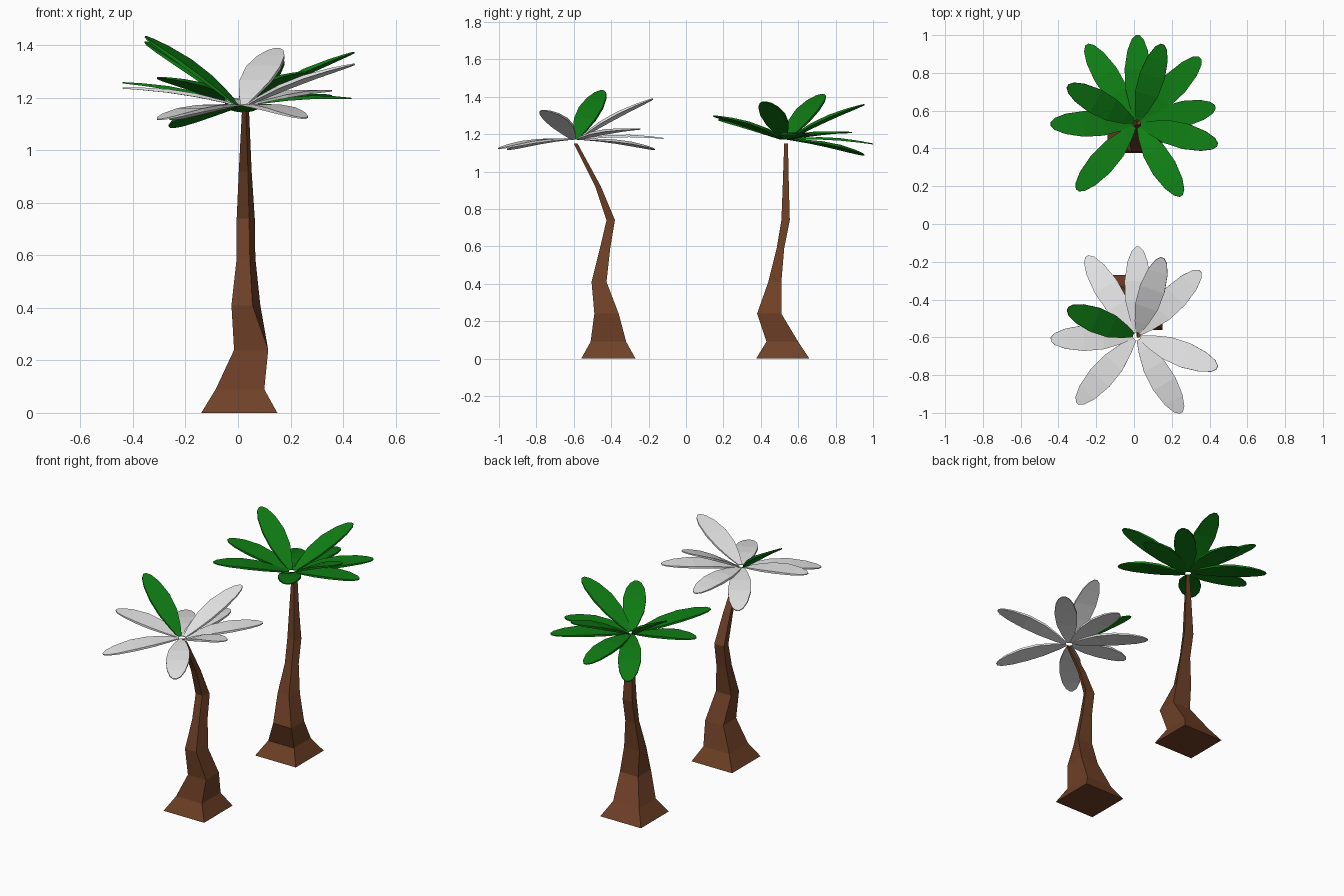
import bpy
import bmesh
import math
from mathutils import Vector

default_cube = bpy.data.objects.get("Cube")
if default_cube:
    bpy.data.objects.remove(default_cube, do_unlink=True)


def make_material(name, colour):
    material = bpy.data.materials.new(name)
    material.use_nodes = True
    material.diffuse_color = colour
    shader = material.node_tree.nodes["Principled BSDF"]
    shader.inputs["Base Color"].default_value = colour
    shader.inputs["Roughness"].default_value = 0.9
    return material


bark = make_material("brown bark", (0.16, 0.052, 0.02, 1))
green = make_material("leaf green", (0.005, 0.21, 0.007, 1))
white = make_material("leaf white", (0.8, 0.8, 0.8, 1))


def make_object(name, bm, material):
    bmesh.ops.recalc_face_normals(bm, faces=bm.faces)
    mesh = bpy.data.meshes.new(name)
    bm.to_mesh(mesh)
    bm.free()
    mesh.materials.append(material)
    obj = bpy.data.objects.new(name, mesh)
    bpy.context.collection.objects.link(obj)
    return obj


# Shared trunk outline: height, left edge, front right edge, back right edge
TRUNK_RINGS = [
    (0, -.14, .15, .15), (.09, -.085, .1, .1), (.24, -.015, .115, .115),
    (.41, -.025, .055, .085), (.59, -.005, .045, .066),
    (.74, -.005, .042, .064), (.92, .003, .038, .052), (1.15, .015, .03, .042),
]


def make_trunk(name, depths):
    """Four-sided trunk lofted through rings; depths hold front and back y."""
    bm = bmesh.new()
    previous = None
    for (z, left, front_right, back_right), (front, back) in zip(TRUNK_RINGS, depths):
        corners = [(left, front), (front_right, front), (back_right, back), (left, back)]
        ring = [bm.verts.new((x, y, z)) for x, y in corners]
        if previous:
            for i in range(4):
                j = (i + 1) % 4
                bm.faces.new((previous[i], previous[j], ring[j], ring[i]))
        else:
            bm.faces.new(ring[::-1])
        previous = ring
    bm.faces.new(previous)
    return make_object(name, bm, bark)


# Leaf outline: fraction along the length, half width
LEAF_OUTLINE = [(0, .012), (.14, .036), (.36, .062), (.6, .068),
                (.82, .054), (.95, .032), (1, .01)]


def make_leaf(name, crown, tip, material):
    """Thin arched blade from the crown to its tip, level across its width."""
    crown, tip = Vector(crown), Vector(tip)
    flat = Vector((tip.x - crown.x, tip.y - crown.y, 0)).normalized()
    root = crown + flat * 0.02
    side = Vector((-flat.y, flat.x, 0))
    along = (tip - root).normalized()
    normal = along.cross(side)
    bm = bmesh.new()
    previous = None
    for fraction, half_width in LEAF_OUTLINE:
        middle = root.lerp(tip, fraction) + normal * 0.02 * math.sin(math.pi * fraction)
        # thin towards the root and the tip, thicker in the middle
        drop = normal * (0.005 + 0.009 * math.sin(math.pi * fraction))
        left, right = middle + side * half_width, middle - side * half_width
        ring = [bm.verts.new(p) for p in (left, right, right - drop, left - drop)]
        if previous:
            for i in range(4):
                j = (i + 1) % 4
                bm.faces.new((previous[i], previous[j], ring[j], ring[i]))
        else:
            bm.faces.new(ring[::-1])
        previous = ring
    bm.faces.new(previous)
    return make_object(name, bm, material)


# Trunks: the front one leans forward at the top, the back one stands upright
make_trunk("front_trunk", [(-.56, -.27), (-.51, -.32), (-.49, -.36), (-.505, -.425),
                           (-.46, -.405), (-.425, -.38), (-.485, -.455), (-.6, -.58)])
make_trunk("back_trunk", [(.375, .66), (.43, .6), (.38, .51), (.44, .51),
                          (.485, .525), (.51, .555), (.517, .55), (.525, .545)])

# Crowns: leaf tips fanned around each trunk top
front_tips = [(.02, -.12, 1.18), (.15, -.18, 1.39), (.35, -.25, 1.23),
              (.44, -.76, 1.33), (.25, -1, 1.125), (-.3, -.95, 1.12),
              (-.44, -.61, 1.24), (-.35, -.45, 1.435), (-.25, -.17, 1.12)]
back_tips = [(.02, 1, 1.15), (.15, .95, 1.36), (.35, .88, 1.21),
             (.43, .62, 1.2), (.44, .42, 1.375), (.25, .15, 1.3),
             (-.3, .18, 1.28), (-.44, .53, 1.26), (-.35, .73, 1.415),
             (-.25, .95, 1.09)]

highest = max(front_tips, key=lambda tip: tip[2])
for number, tip in enumerate(front_tips, 1):
    make_leaf(f"front_leaf_{number}", (.015, -.595, 1.175), tip,
              green if tip == highest else white)
for number, tip in enumerate(back_tips, 1):
    make_leaf(f"back_leaf_{number}", (.015, .53, 1.175), tip, green)
